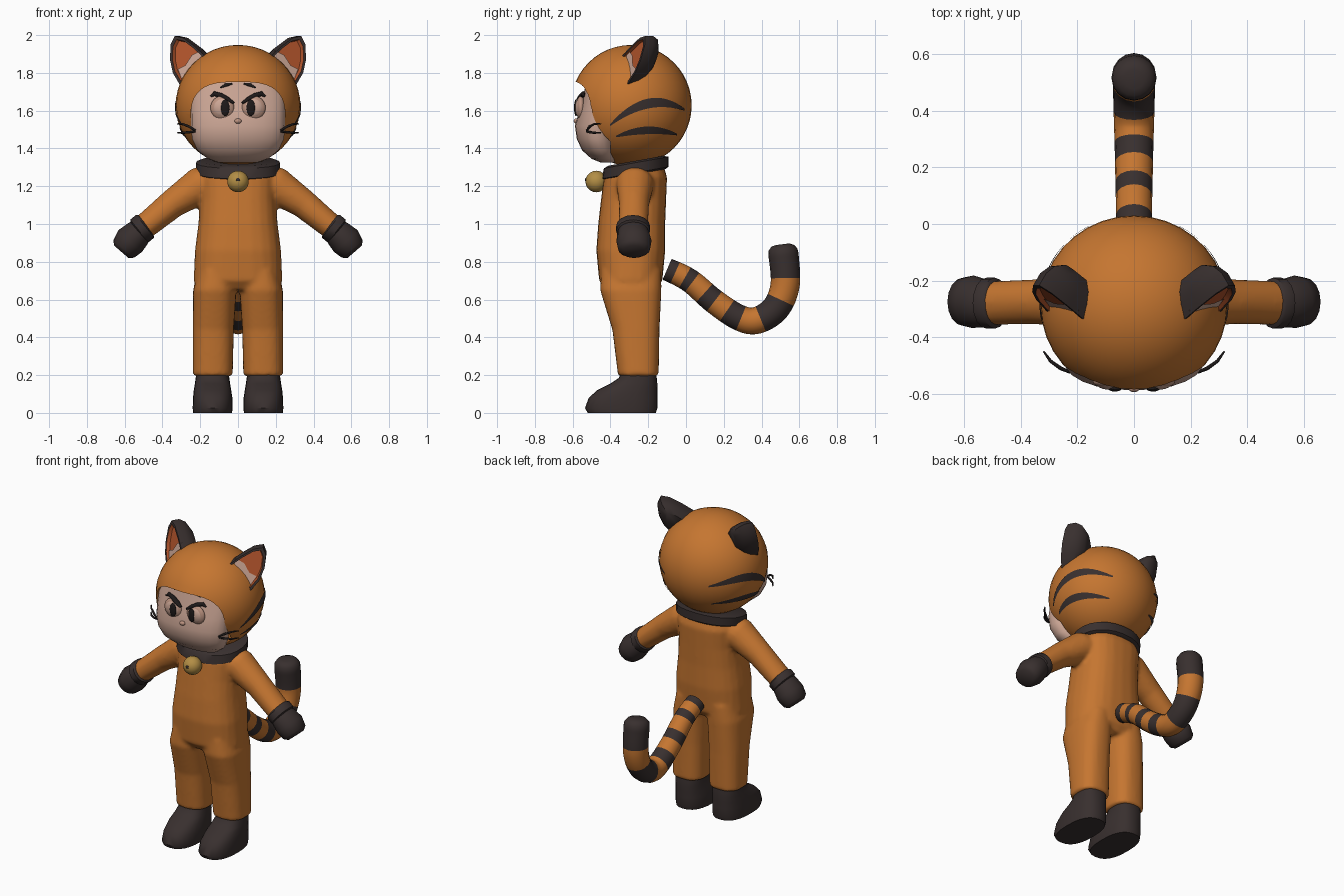
import bpy, bmesh, math
from mathutils import Vector
from mathutils.bvhtree import BVHTree

if "Cube" in bpy.data.objects:
    bpy.data.objects.remove(bpy.data.objects["Cube"])
parts = []


def material(name, rgb):
    m = bpy.data.materials.new(name)
    m.use_nodes = True
    m.diffuse_color = (*rgb, 1)
    m.node_tree.nodes["Principled BSDF"].inputs["Base Color"].default_value = (*rgb, 1)
    return m


ORANGE = material("orange fabric", (.56, .18, .03))
DARK = material("dark brown fabric", (.04, .029, .028))
BLACK = material("black", (.013, .01, .01))
SKIN = material("skin", (.6, .38, .3))
BLUSH = material("deep skin", (.5, .29, .215))
RED = material("ear red", (.45, .09, .025))
GOLD = material("gold", (.45, .27, .06))


def add(name, bm, mats, pair=False):
    """Turn a bmesh into an object; pair adds the mirrored twin."""
    bmesh.ops.recalc_face_normals(bm, faces=bm.faces)
    for prefix in (("left_", "right_") if pair else ("",)):
        me = bpy.data.meshes.new(prefix + name)
        bm.to_mesh(me)
        for m in mats:
            me.materials.append(m)
        ob = bpy.data.objects.new(prefix + name, me)
        bpy.context.collection.objects.link(ob)
        parts.append(ob)
        bmesh.ops.scale(bm, vec=(-1, 1, 1), verts=bm.verts)
        bmesh.ops.reverse_faces(bm, faces=bm.faces)
    bm.free()
    return ob


def skin_rings(rings, bm=None, index=None, caps=(0, 0)):
    """Bridge rings of points, closing both ends."""
    bm = bm or bmesh.new()
    rows = [[bm.verts.new(p) for p in r] for r in rings]
    n = len(rows[0])
    for i in range(len(rows) - 1):
        for k in range(n):
            j = (k + 1) % n
            f = bm.faces.new((rows[i][k], rows[i][j], rows[i + 1][j], rows[i + 1][k]))
            f.material_index = index[i] if index else 0
    for row, c in ((rows[0][::-1], caps[0]), (rows[-1], caps[1])):
        bm.faces.new(row).material_index = c
    return bm


def ring(c, u, v, p=2, n=24):
    pts = []
    for k in range(n):
        a = 2 * math.pi * k / n
        co, si = math.cos(a), math.sin(a)
        pts.append(Vector(c) + Vector(u) * math.copysign(abs(co) ** (2 / p), co)
                   + Vector(v) * math.copysign(abs(si) ** (2 / p), si))
    return pts


def slab(rows, p=2.5):
    """Horizontal rings from rows of height, x range and y range."""
    return [ring(((a + b) / 2, (f + k) / 2, z), ((b - a) / 2, 0, 0), (0, (k - f) / 2, 0), p)
            for z, a, b, f, k in rows]


def tube(path, radii, ref, n=16):
    path, ref, out = [Vector(p) for p in path], Vector(ref), []
    for i, c in enumerate(path):
        t = (path[min(i + 1, len(path) - 1)] - path[max(i - 1, 0)]).normalized()
        u = t.cross(ref).normalized()
        out.append(ring(c, u * radii[i][0], u.cross(t) * radii[i][1], 2, n))
    return out


def ellipsoid(name, c, r, mat, pair=False, seg=24):
    bm = bmesh.new()
    bmesh.ops.create_uvsphere(bm, u_segments=seg, v_segments=seg * 2 // 3, radius=1)
    bmesh.ops.scale(bm, vec=r, verts=bm.verts)
    bmesh.ops.translate(bm, vec=c, verts=bm.verts)
    return add(name, bm, [mat], pair)


def bake(ob):
    dg = bpy.context.evaluated_depsgraph_get()
    me = bpy.data.meshes.new_from_object(ob.evaluated_get(dg))
    ob.modifiers.clear()
    ob.data = me


# Suit: torso, legs and sleeves fused into one soft skin
bm = skin_rings(slab([(.65, -.19, .19, -.42, -.16), (.7, -.235, .235, -.46, -.125),
                      (.86, -.228, .228, -.475, -.11), (1.0, -.21, .21, -.465, -.11),
                      (1.13, -.2, .2, -.45, -.105), (1.25, -.205, .205, -.435, -.1),
                      (1.31, -.18, .18, -.41, -.12)]))
for s in (1, -1):
    leg = slab([(.195, .028, .24, -.36, -.145), (.44, .022, .24, -.39, -.14),
                (.65, .008, .238, -.455, -.13), (.76, .01, .21, -.45, -.13)])
    arm = tube([(.1, -.27, 1.24), (.2, -.27, 1.205), (.35, -.275, 1.105), (.52, -.28, .965)],
               [(.085, .1), (.1, .1), (.077, .08), (.066, .078)], (0, 1, 0))
    for rings in (leg, arm):
        skin_rings([[Vector((s * p.x, p.y, p.z)) for p in r] for r in rings], bm)
suit = add("suit", bm, [ORANGE])
mod = suit.modifiers.new("fuse", "REMESH")
mod.mode, mod.voxel_size, mod.use_smooth_shade = "VOXEL", .012, True
mod = suit.modifiers.new("soften", "SMOOTH")
mod.factor, mod.iterations = .5, 5
bake(suit)

# Mittens, cuffs and boots
add("mitten", skin_rings(tube(
    [(.49, -.28, .985), (.53, -.28, .95), (.57, -.275, .91), (.605, -.275, .868), (.618, -.275, .853)],
    [(.06, .07), (.075, .085), (.085, .093), (.072, .085), (.05, .06)], (0, 1, 0))), [DARK], True)
add("cuff", skin_rings(tube(
    [(.485, -.28, .993), (.492, -.28, .988), (.522, -.28, .963), (.53, -.28, .957)],
    [(.066, .076), (.077, .09), (.077, .09), (.066, .076)], (0, 1, 0))), [DARK], True)
add("boot", skin_rings(slab(
    [(0, .032, .238, -.52, -.16), (.025, .028, .24, -.535, -.152), (.08, .03, .238, -.515, -.152),
     (.12, .036, .234, -.47, -.152), (.155, .042, .228, -.4, -.152), (.185, .046, .224, -.355, -.155),
     (.23, .05, .22, -.34, -.16)])), [DARK], True)

# Tail, banded by distance along its length
knots = [Vector((0, y, z)) for y, z in ((-.15, .775), (-.1, .76), (.02, .7), (.15, .59), (.28, .505),
                                        (.375, .49), (.475, .555), (.525, .68), (.515, .85), (.51, .9))]
path = []
for i in range(1, len(knots) - 2):
    a, b, c, d = knots[i - 1:i + 3]
    for k in range(10):
        t = k / 10
        path.append(.5 * (2 * b + (c - a) * t + (2 * a - 5 * b + 4 * c - d) * t * t
                          + (3 * b - a - 3 * c + d) * t ** 3))
path += [Vector((0, .514, .865)), Vector((0, .513, .885)), Vector((0, .512, .893))]
bands = [(0, .04), (.1, .155), (.235, .305), (.385, .475), (.58, .73), (.85, 2)]
dist, index = 0, []
for p, q in zip(path, path[1:]):
    step = (q - p).length
    index.append(int(any(a <= dist + step / 2 < b for a, b in bands)))
    dist += step
radii = [(.06 + .021 * i / len(path),) * 2 for i in range(len(path))]
radii[-3:] = [(.076,) * 2, (.06,) * 2, (.035,) * 2]
add("tail", skin_rings(tube(path, radii, (1, 0, 0)), None, index, (1, 1)), [ORANGE, DARK])

# Collar, sloping down to the front, with its bell
rings = slab([(1.262, -.2, .2, -.43, -.11), (1.272, -.222, .222, -.445, -.093),
              (1.325, -.222, .222, -.435, -.093), (1.335, -.2, .2, -.41, -.12)], 2.2)
for r in rings:
    for p in r:
        p.z += .18 * (p.y + .265)
add("collar", skin_rings(rings), [DARK])
ellipsoid("bell", (0, -.475, 1.225), (.057,) * 3, GOLD)
ellipsoid("bell_hole", (0, -.53, 1.235), (.011, .005, .009), DARK, seg=12)

# Hood with the face opening cut out
HC, HR = Vector((0, -.29, 1.628)), Vector((.33, .32, .32))
hood = ellipsoid("hood", HC, HR, ORANGE, seg=36)
cutter = add("opening_cutter", skin_rings(
    [ring((0, y, 1.545), (.25, 0, 0), (0, 0, .207), 3, 40) for y in (-.9, -.4)]), [ORANGE])
cutter.hide_render = True
mod = hood.modifiers.new("opening", "BOOLEAN")
mod.operation, mod.object, mod.solver = "DIFFERENCE", cutter, "EXACT"
bake(hood)
parts.remove(cutter)
bpy.data.objects.remove(cutter)

# Face
bm = skin_rings(slab([(1.325, -.1, .1, -.45, -.37), (1.345, -.16, .16, -.5, -.36), (1.39, -.215, .215, -.55, -.36),
                      (1.45, -.243, .243, -.578, -.36), (1.52, -.25, .25, -.588, -.36),
                      (1.6, -.25, .25, -.565, -.36), (1.68, -.248, .248, -.545, -.36),
                      (1.76, -.22, .22, -.525, -.36)], 2.2))
tree = BVHTree.FromBMesh(bm)
add("face", bm, [SKIN])


def on_face(x, z, lift=0):
    hit = tree.ray_cast(Vector((x, -2, z)), Vector((0, 1, 0)))[0]
    return Vector((x, hit.y - lift, z))


eye = on_face(.083, 1.615)
ellipsoid("eye_rim", eye, (.063, .025, .063), BLUSH, True)
ellipsoid("eye", eye, (.056, .03, .056), SKIN, True)
ellipsoid("pupil", eye + Vector((-.015, -.026, 0)), (.023, .01, .044), BLACK, True, 18)
ellipsoid("nose", on_face(0, 1.545), (.02, .014, .014), BLUSH, seg=12)
add("brow", skin_rings(tube([on_face(x, z, .012) for x, z in
                             ((.145, 1.675), (.125, 1.69), (.09, 1.68), (.055, 1.66), (.022, 1.64))],
                            [(.005, .006), (.013, .01), (.013, .016), (.013, .02), (.006, .01)],
                            (0, 1, 0), 10)), [BLACK], True)
add("forehead_mark", skin_rings(tube([on_face(x, z, .002) for x, z in
                                      ((.03, 1.742), (.06, 1.738), (.095, 1.722))],
                                     [(.003, .003), (.01, .006), (.003, .003)], (0, 1, 0), 8)), [BLACK], True)

# Whiskers
for name, z0, z1 in (("upper_whisker", 1.495, 1.53), ("lower_whisker", 1.49, 1.483)):
    pts = [(.225, -.525, z0), (.26, -.51, z0 * .4 + z1 * .6), (.295, -.485, z1), (.32, -.45, z1)]
    add(name, skin_rings(tube(pts, [(.005, .005), (.007, .007), (.006, .006), (.003, .003)],
                              (0, 0, 1), 8)), [BLACK], True)


# Tapered stripes draped over the sides of the hood
def stripe(name, start, mid, end, width):
    bm, rows, n = bmesh.new(), [], 16
    for i in range(n + 1):
        t = i / n
        c = Vector(start) * (1 - t) ** 2 + Vector(mid) * 2 * t * (1 - t) + Vector(end) * t * t
        w = width * math.sin(math.pi * (.03 + .94 * t)) ** .7
        row = []
        for k in (-1, 0, 1):
            y, z = c.x, c.y + k * w
            q = 1 - ((y - HC.y) / HR.y) ** 2 - ((z - HC.z) / HR.z) ** 2
            p = Vector((HR.x * math.sqrt(max(q, 0)), y - HC.y, z - HC.z))
            row.append(bm.verts.new(HC + p * 1.012))
        rows.append(row)
    for a, b in zip(rows, rows[1:]):
        for k in (0, 1):
            bm.faces.new((a[k], b[k], b[k + 1], a[k + 1]))
    add(name, bm, [DARK], True)


stripe("upper_stripe", (-.4, 1.525), (-.2, 1.71), (-.01, 1.605), .026)
stripe("lower_stripe", (-.37, 1.465), (-.2, 1.525), (-.05, 1.475), .02)

# Ears: cupped front, domed dark back, pale tuft
BACK, EC = Vector((-.5, .87, 0)), Vector((.27, -.29, 1.87))


def rim_point(x, z):
    return Vector((x, -.24 - (.36 - x) * .57 + (z - 1.87) * .3, z))


rim = [rim_point(x, z) for x, z in ((.31, 1.74), (.345, 1.8), (.36, 1.87), (.357, 1.95), (.335, 1.995),
                                    (.29, 1.985), (.23, 1.94), (.165, 1.88), (.22, 1.76))]


def grown(scale, push):
    return [EC + (p - EC) * scale + BACK * push for p in rim]


add("ear", skin_rings([grown(.8, .02), grown(.86, 0), rim, grown(1, .05), grown(.85, .09), grown(.5, .125)],
                      None, [1, 0, 0, 0, 0], (1, 0)), [DARK, RED], True)
bm = bmesh.new()
bm.faces.new([bm.verts.new(rim_point(x, z) + BACK * .012) for x, z in
              ((.2, 1.92), (.25, 1.895), (.285, 1.84), (.325, 1.82), (.305, 1.77), (.2, 1.85))])
add("ear_tuft", bm, [SKIN], True)

# Smooth shading, keeping the real edges crisp
bpy.ops.object.select_all(action="DESELECT")
for ob in parts:
    ob.select_set(True)
bpy.context.view_layer.objects.active = suit
bpy.ops.object.shade_smooth_by_angle(angle=math.radians(50))
